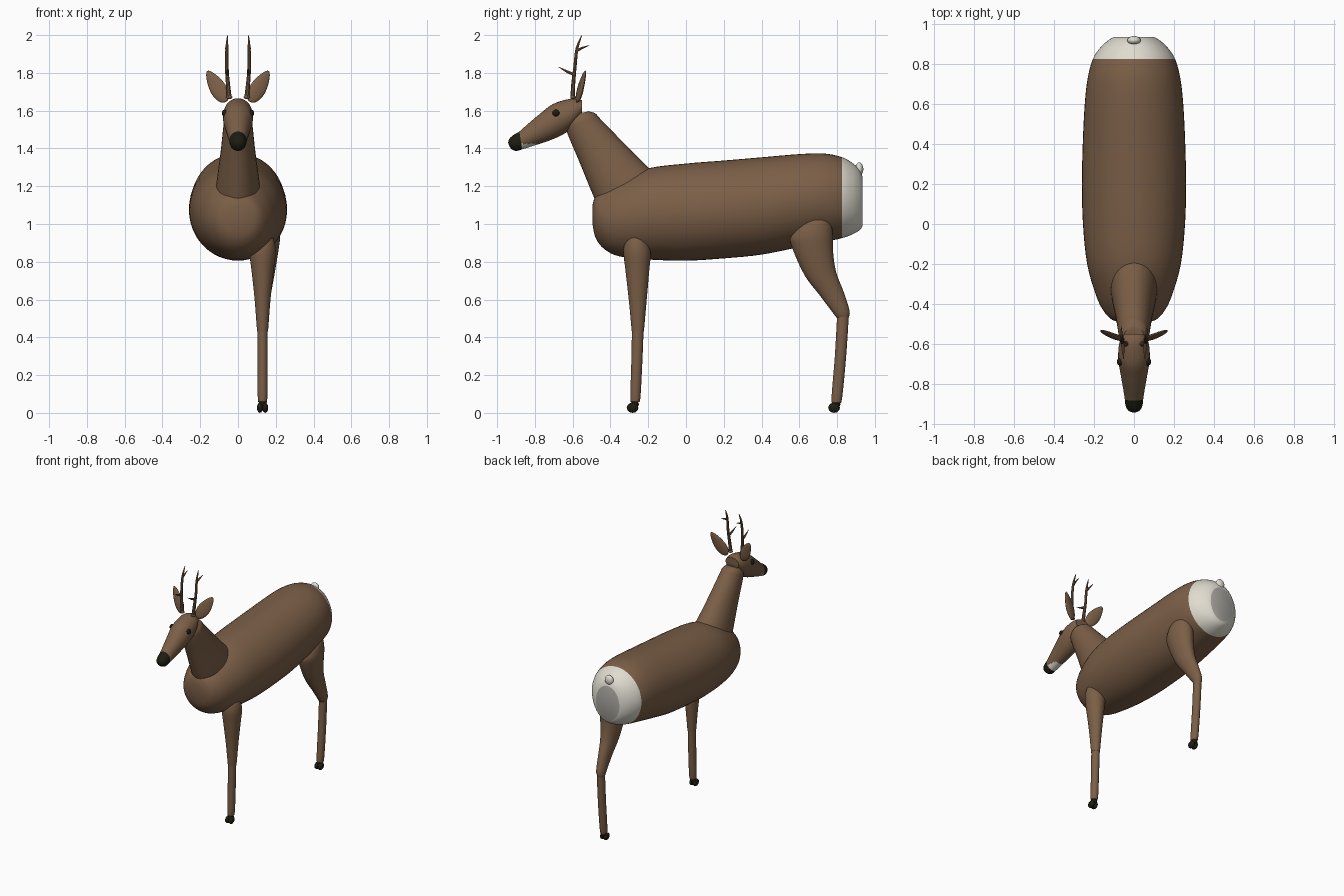
import bpy, bmesh, math
from mathutils import Vector as V

if "Cube" in bpy.data.objects:
    bpy.data.objects.remove(bpy.data.objects["Cube"])


def material(name, rgb):
    m = bpy.data.materials.new(name)
    m.diffuse_color = (*rgb, 1)
    m.use_nodes = True
    m.node_tree.nodes["Principled BSDF"].inputs["Base Color"].default_value = m.diffuse_color
    return m


BROWN = material("brown_coat", (0.198, 0.114, 0.063))
WHITE = material("white_fur", (0.74, 0.71, 0.63))
DARK = material("dark_horn", (0.012, 0.012, 0.006))
GREY = material("grey_rump", (0.42, 0.40, 0.37))


def finish(name, bm, mats, rule=None, angle=35):
    bmesh.ops.recalc_face_normals(bm, faces=bm.faces)
    if rule:
        for f in bm.faces:
            f.material_index = rule(f)
    me = bpy.data.meshes.new(name)
    bm.to_mesh(me)
    bm.free()
    for m in mats:
        me.materials.append(m)
    ob = bpy.data.objects.new(name, me)
    bpy.context.collection.objects.link(ob)
    bpy.ops.object.select_all(action='DESELECT')
    ob.select_set(True)
    bpy.context.view_layer.objects.active = ob
    bpy.ops.object.shade_smooth_by_angle(angle=math.radians(angle))
    return ob


def spline(a, b, c, d, t):
    return b + 0.5 * t * (c - a + t * (2 * a - 5 * b + 4 * c - d + t * (3 * (b - c) + d - a)))


def loft(name, secs, mats, rule=None, seg=32, steps=4):
    """Skin elliptical sections (centre, half axis u, half axis v)."""
    rows, n = [], len(secs)
    for i in range(n - 1):
        q = [secs[max(0, min(n - 1, i + k))] for k in (-1, 0, 1, 2)]
        for s in range(steps):
            rows.append([spline(*(x[j] for x in q), s / steps) for j in range(3)])
    rows.append(secs[-1])
    bm = bmesh.new()
    rings = [[bm.verts.new(c + u * math.cos(a) + v * math.sin(a))
              for a in (2 * math.pi * k / seg for k in range(seg))] for c, u, v in rows]
    for r0, r1 in zip(rings, rings[1:]):
        for k in range(seg):
            j = (k + 1) % seg
            bm.faces.new((r0[k], r0[j], r1[j], r1[k]))
    bm.faces.new(rings[0])
    bm.faces.new(rings[-1])
    return finish(name, bm, mats, rule)


def pairs(rows, x=0.0):
    """Sections from side-on edge points (y1, z1, y2, z2) and half width."""
    out = []
    for y1, z1, y2, z2, w in rows:
        a, b = V((x, y1, z1)), V((x, y2, z2))
        out.append(((a + b) / 2, V((w, 0, 0)), (a - b) / 2))
    return out


def tube(name, pts, radii, mat):
    pts = [V(p) for p in pts]
    secs = []
    for i, p in enumerate(pts):
        d = pts[min(i + 1, len(pts) - 1)] - pts[max(i - 1, 0)]
        u = V((1, 0, 0))
        v = d.cross(u).normalized()
        secs.append((p, u * radii[i], v * radii[i]))
    loft(name, secs, [mat], seg=10, steps=3)


def ball(name, loc, size, mat, seg=20):
    bm = bmesh.new()
    bmesh.ops.create_uvsphere(bm, u_segments=seg, v_segments=seg // 2, radius=1)
    bmesh.ops.scale(bm, vec=size, verts=bm.verts)
    bmesh.ops.translate(bm, vec=loc, verts=bm.verts)
    return finish(name, bm, [mat], angle=60)


# Barrel-shaped body with white rump: y, top, bottom, half width
body = [(-.495, 1.10, 1.00, .05), (-.478, 1.15, .925, .11), (-.43, 1.19, .865, .155),
        (-.35, 1.24, .828, .192), (-.2, 1.295, .812, .234), (0, 1.32, .806, .255),
        (.2, 1.336, .818, .26), (.4, 1.353, .838, .256), (.6, 1.37, .878, .246),
        (.73, 1.373, .905, .231), (.825, 1.354, .925, .205), (.885, 1.32, .947, .165),
        (.92, 1.285, .968, .125), (.935, 1.25, .99, .098)]


def rump_rule(f):
    c = f.calc_center_median()
    return 2 if c.y > .934 else 1 if c.y > .825 else 0


loft("body", pairs([(y, t, y, b, w) for y, t, b, w in body]), [BROWN, WHITE, GREY],
     rump_rule, seg=48)
ball("tail", (0, .917, 1.29), (.034, .022, .036), WHITE)

# Neck
loft("neck", pairs([(-.44, 1.04, -.13, 1.25, .12), (-.487, 1.14, -.2, 1.30, .114),
                    (-.565, 1.33, -.335, 1.435, .092), (-.63, 1.485, -.452, 1.555, .077),
                    (-.635, 1.53, -.48, 1.585, .07), (-.61, 1.575, -.515, 1.597, .05)]), [BROWN])


# Head with dark nose and pale chin
def head_rule(f):
    c = f.calc_center_median()
    if c.y + .12 * (c.z - 1.43) < -.876:
        return 1
    return 2 if c.y < -.80 and c.z < 1.425 else 0


loft("head", pairs([(-.55, 1.655, -.55, 1.578, .055), (-.60, 1.665, -.595, 1.515, .074),
                    (-.70, 1.637, -.65, 1.475, .079), (-.775, 1.582, -.715, 1.445, .068),
                    (-.84, 1.527, -.795, 1.418, .055), (-.882, 1.49, -.868, 1.395, .046),
                    (-.915, 1.47, -.90, 1.387, .042), (-.936, 1.45, -.922, 1.395, .03),
                    (-.942, 1.43, -.934, 1.41, .012)]), [BROWN, DARK, WHITE], head_rule, steps=6)

# Front leg: upper and lower
FX, RX = .13, .13
loft("front_upper_leg", pairs([(-.29, .957, -.25, .957, .02), (-.315, .93, -.215, .93, .055),
                               (-.331, .86, -.187, .86, .07), (-.32, .75, -.195, .75, .058),
                               (-.303, .60, -.208, .60, .042), (-.287, .43, -.223, .43, .029)],
                              FX), [BROWN])
loft("front_lower_leg", pairs([(-.286, .45, -.224, .45, .027), (-.29, .25, -.232, .25, .027),
                               (-.295, .075, -.242, .075, .025), (-.285, .06, -.252, .06, .014)],
                              FX), [BROWN])

# Hind leg: thigh and shank
thigh = pairs([(.655, 1.052, .705, 1.052, .02), (.60, 1.015, .76, 1.02, .06),
               (.555, .94, .777, .95, .076), (.56, .88, .779, .85, .072),
               (.627, .73, .795, .745, .055), (.71, .62, .835, .64, .04),
               (.785, .52, .866, .54, .032), (.805, .495, .86, .50, .024)])
for i, (c, u, v) in enumerate(thigh):
    c.x = .155 - .004 * i
loft("hind_thigh", thigh, [BROWN])
loft("hind_shank", pairs([(.80, .515, .862, .515, .027), (.788, .30, .848, .30, .027),
                          (.77, .075, .826, .075, .025), (.78, .06, .815, .06, .014)],
                         RX), [BROWN])

# Cloven hooves
for name, x, y in (("front", FX, -.283), ("hind", RX, .784)):
    for i, s in enumerate((-1, 1)):
        ball(f"{name}_hoof_{i}", (x + s * .014, y, .027), (.016, .031, .027), DARK, 12)
    ball(f"{name}_hoof_top", (x, y + .012, .046), (.022, .022, .017), DARK, 12)

# Paired parts: eyes, ears and antlers
for side, s in (("right", 1), ("left", -1)):
    ball(f"{side}_eye", (s * .07, -.688, 1.587), (.016, .019, .019), DARK, 16)
    base, tip = V((s * .062, -.578, 1.645)), V((s * .162, -.532, 1.81))
    wide = V((s * .85, .16, -.53)).normalized()
    thin = wide.cross(tip - base).normalized()
    loft(f"{side}_ear", [(base.lerp(tip, t), wide * w, thin * h) for t, w, h in
                         ((.02, .012, .006), (.12, .032, .011), (.35, .044, .013),
                          (.6, .04, .011), (.85, .024, .008), (.97, .01, .004), (1, .002, .001))],
         [BROWN], seg=20)
    tube(f"{side}_antler_beam",
         [(s * .046, -.60, 1.665), (s * .053, -.597, 1.74), (s * .06, -.588, 1.83),
          (s * .059, -.577, 1.93), (s * .056, -.552, 1.998)], [.013, .011, .009, .008, .002], BROWN)
    tube(f"{side}_front_tine", [(s * .057, -.59, 1.79), (s * .055, -.63, 1.807),
                                (s * .052, -.675, 1.832)], [.008, .007, .001], BROWN)
    tube(f"{side}_back_tine", [(s * .059, -.58, 1.915), (s * .062, -.55, 1.932),
                               (s * .064, -.51, 1.946)], [.007, .006, .001], BROWN)
    # Bony collar at the antler foot
    ball(f"{side}_antler_foot", (s * .046, -.599, 1.672), (.017, .014, .011), BROWN, 12)
